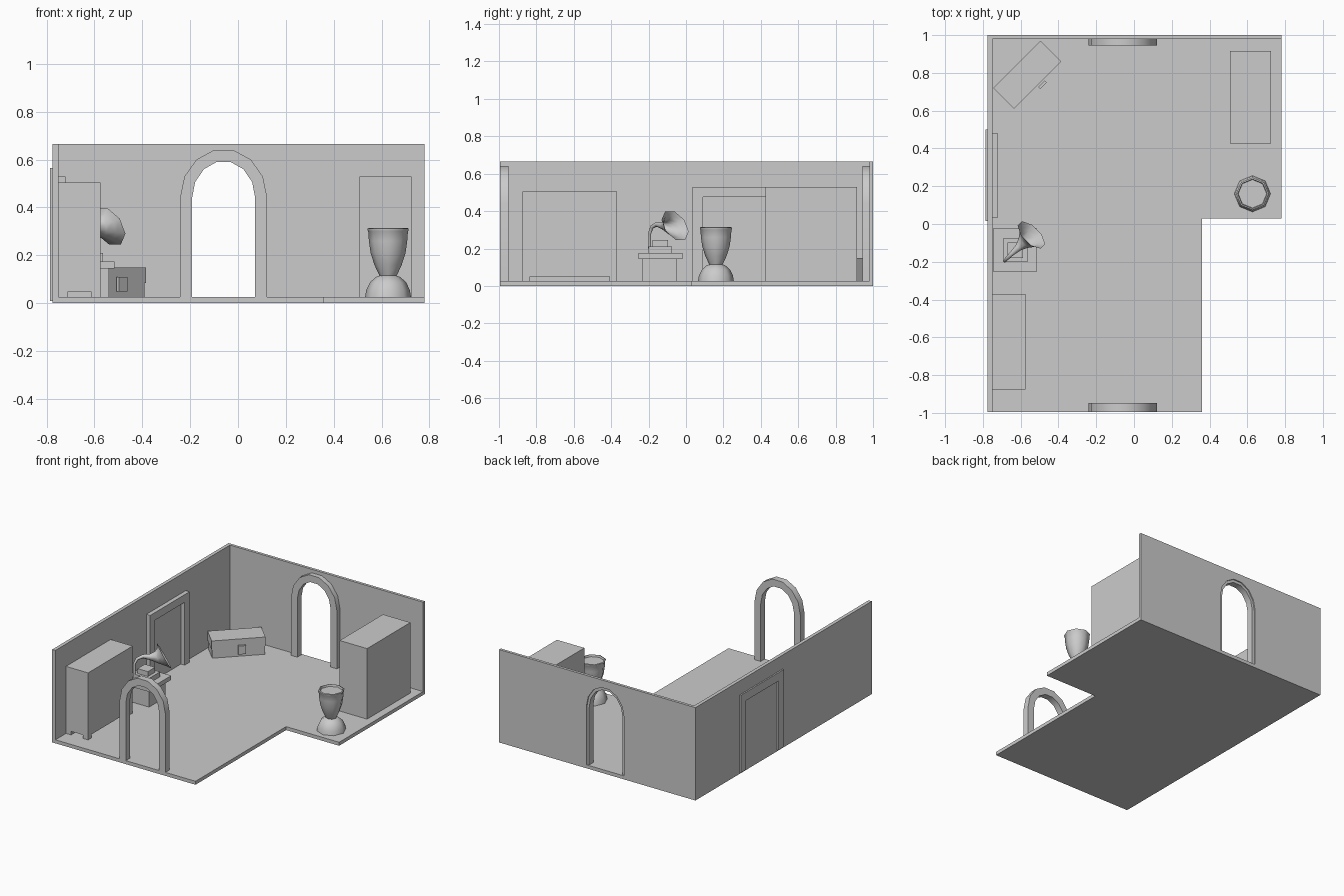
import bpy, bmesh, math
from mathutils import Vector

if "Cube" in bpy.data.objects:
    bpy.data.objects.remove(bpy.data.objects["Cube"])

FLOOR = 0.025


def finish(name, bm, smooth=None):
    bmesh.ops.recalc_face_normals(bm, faces=bm.faces)
    me = bpy.data.meshes.new(name)
    bm.to_mesh(me)
    bm.free()
    ob = bpy.data.objects.new(name, me)
    bpy.context.collection.objects.link(ob)
    if smooth:
        bpy.ops.object.select_all(action='DESELECT')
        ob.select_set(True)
        bpy.context.view_layer.objects.active = ob
        bpy.ops.object.shade_smooth_by_angle(angle=math.radians(smooth))
    return ob


def box(name, x0, x1, y0, y1, z0, z1, angle=0.0):
    bm = bmesh.new()
    bmesh.ops.create_cube(bm, size=1)
    for v in bm.verts:
        v.co = Vector((v.co.x * (x1 - x0), v.co.y * (y1 - y0), v.co.z * (z1 - z0)))
    ob = finish(name, bm)
    ob.location = ((x0 + x1) / 2, (y0 + y1) / 2, (z0 + z1) / 2)
    ob.rotation_euler.z = angle
    return ob


def prism(name, pts, step, smooth=None):
    """Extrude a planar outline by a vector."""
    bm = bmesh.new()
    f = bm.faces.new([bm.verts.new(p) for p in pts])
    r = bmesh.ops.extrude_face_region(bm, geom=[f], use_keep_orig=True)
    bmesh.ops.translate(bm, vec=step, verts=[e for e in r['geom'] if isinstance(e, bmesh.types.BMVert)])
    bmesh.ops.triangulate(bm, faces=[g for g in bm.faces if len(g.verts) > 4])
    return finish(name, bm, smooth)


def loft(name, rings, cap_start=True, cap_end=True, smooth=50):
    bm = bmesh.new()
    loops = [[bm.verts.new(p) for p in ring] for ring in rings]
    n = len(rings[0])
    for a, b in zip(loops, loops[1:]):
        for i in range(n):
            bm.faces.new((a[i], a[(i + 1) % n], b[(i + 1) % n], b[i]))
    if cap_start:
        bm.faces.new(loops[0])
    if cap_end:
        bm.faces.new(loops[-1])
    return finish(name, bm, smooth)


# Floor and walls
prism("floor", [(-0.775, -0.995, 0), (0.36, -0.995, 0), (0.36, 0.03, 0),
                (0.78, 0.03, 0), (0.78, 1, 0), (-0.775, 1, 0)], (0, 0, FLOOR))
box("left_wall", -0.775, -0.75, -0.995, 1, FLOOR, 0.665)


def arch(y, half, top, spring=0.44, n=7, bottom=FLOOR):
    cx = -0.06
    pts = [(cx - half, y, bottom)]
    for i in range(n + 1):
        t = math.pi * (1 - i / n)
        # scale so the flat top segment reaches the full height
        rise = (top - spring) / math.cos(math.pi / (2 * n))
        pts.append((cx + half * math.cos(t), y, spring + rise * math.sin(t)))
    return pts + [(cx + half, y, bottom)]


prism("back_wall", [(-0.75, 0.98, FLOOR)] + arch(0.98, 0.15, 0.61)
      + [(0.78, 0.98, FLOOR), (0.78, 0.98, 0.665), (-0.75, 0.98, 0.665)], (0, 0.02, 0))

# Arched door surrounds
for name, y in (("back_arch", 0.945), ("front_arch", -0.995)):
    prism(name, arch(y, 0.182, 0.64) + arch(y, 0.132, 0.59)[::-1], (0, 0.047, 0), 40)


# Rectangular door frame on both faces of the left wall
def door_frame(name, x, dx, y0, y1, top, w, z0):
    prism(name, [(x, y0, z0), (x, y0, top), (x, y1, top), (x, y1, z0),
                 (x, y1 - w, z0), (x, y1 - w, top - w),
                 (x, y0 + w, top - w), (x, y0 + w, z0)], (dx, 0, 0))


door_frame("inner_door_frame", -0.75, 0.03, 0.035, 0.48, 0.53, 0.055, FLOOR)
door_frame("outer_door_frame", -0.785, 0.01, 0.015, 0.5, 0.565, 0.06, 0.01)

# Wardrobe
box("wardrobe", 0.508, 0.725, 0.425, 0.915, FLOOR, 0.53)

# Cabinet on four corner feet
box("cabinet", -0.75, -0.575, -0.875, -0.37, 0.05, 0.505)
for x in (-0.75, -0.615):
    for y in (-0.875, -0.41):
        box("cabinet_foot", x, x + 0.04, y, y + 0.04, FLOOR, 0.05)

# Chest set diagonally in the corner
q = math.radians(45)
cx, cy = -0.565, 0.79
for name, l, w, z0, z1 in (("chest_base", 0.346, 0.149, FLOOR, 0.084), ("chest_lid", 0.354, 0.155, 0.084, 0.15)):
    box(name, cx - l / 2, cx + l / 2, cy - w / 2, cy + w / 2, z0, z1, q)
box("chest_latch", -0.51, -0.46, 0.73, 0.745, 0.05, 0.11, q)

# Side table and gramophone box
box("table_body", -0.72, -0.54, -0.235, -0.05, FLOOR, 0.145)
box("table_top", -0.745, -0.515, -0.255, -0.02, 0.145, 0.175)
box("gramophone_box", -0.69, -0.565, -0.2, -0.075, 0.175, 0.21)
box("turntable", -0.67, -0.588, -0.18, -0.097, 0.21, 0.245)

# Gramophone horn: centre, pitch of section, radius
path = [((-0.685, -0.195, 0.2), 90, 0.009), ((-0.685, -0.195, 0.28), 85, 0.009),
        ((-0.672, -0.182, 0.315), 45, 0.01), ((-0.645, -0.155, 0.33), 5, 0.013),
        ((-0.61, -0.123, 0.322), 5, 0.021), ((-0.578, -0.093, 0.315), 18, 0.042),
        ((-0.557, -0.073, 0.317), 24, 0.064), ((-0.543, -0.058, 0.322), 28, 0.093)]
rings = []
side = Vector((1, -1, 0)).normalized()
for c, pitch, r in path:
    p = math.radians(pitch)
    up = Vector((-math.sin(p) * 0.7071, -math.sin(p) * 0.7071, math.cos(p)))
    rings.append([Vector(c) + r * (side * math.cos(a) + up * math.sin(a))
                  for a in ((i + 0.5) * math.pi / 4 for i in range(8))])
loft("horn", rings, cap_end=False, smooth=60)


# Urn on a domed foot
def lathe(name, profile):
    loft(name, [[(0.627 + r * math.cos(i * math.pi / 4), 0.16 + r * math.sin(i * math.pi / 4), z)
                 for i in range(8)] for r, z in profile])


lathe("urn_foot", [(0.096, FLOOR), (0.091, 0.055), (0.075, 0.088), (0.05, 0.11), (0.02, 0.12)])
lathe("urn_bowl", [(0.036, 0.115), (0.057, 0.16), (0.073, 0.21), (0.08, 0.26), (0.083, 0.3),
                   (0.086, 0.305), (0.086, 0.312), (0.078, 0.315), (0.075, 0.3)])
